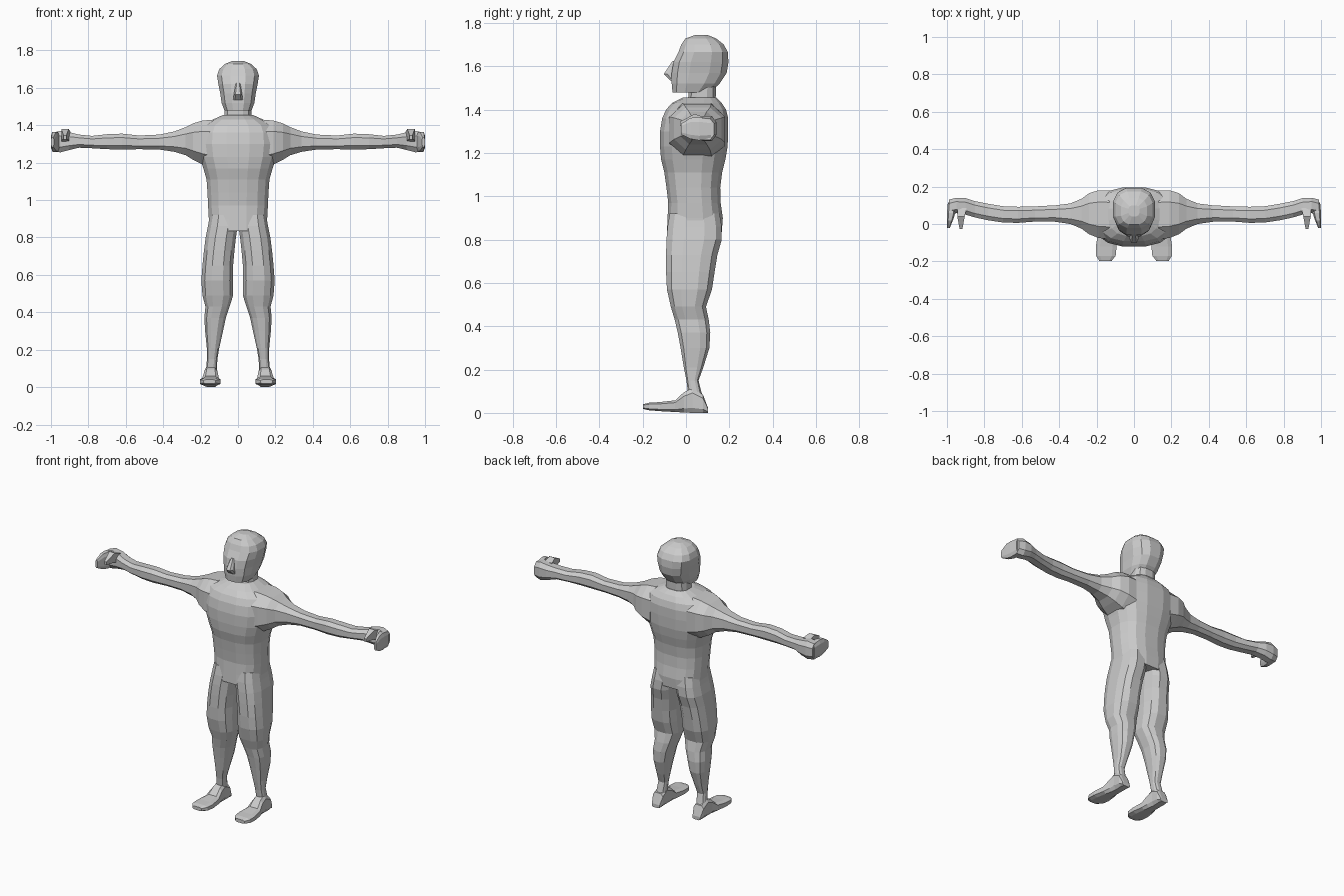
import bpy, bmesh, math

skin = bpy.data.materials.new("light grey")
skin.diffuse_color = (0.6, 0.6, 0.6, 1)


def loft(name, axis, rings, n=12, power=2.6):
    """Skin rounded-box rings (t, a0, a1, b0, b1) stacked along an axis.
    a, b are the two other axes in x, y, z order."""
    bm = bmesh.new()
    others = [i for i in range(3) if i != axis]
    loops = []
    for t, a0, a1, b0, b1 in rings:
        loop = []
        for k in range(n):
            ang = 2 * math.pi * (k + 0.5) / n
            c, s = math.cos(ang), math.sin(ang)
            co = [0, 0, 0]
            co[axis] = t
            co[others[0]] = (a0 + a1) / 2 + (a1 - a0) / 2 * math.copysign(abs(c) ** (2 / power), c) / RX[n, power]
            co[others[1]] = (b0 + b1) / 2 + (b1 - b0) / 2 * math.copysign(abs(s) ** (2 / power), s) / RX[n, power]
            loop.append(bm.verts.new(co))
        loops.append(loop)
    for p, q in zip(loops, loops[1:]):
        for k in range(n):
            j = (k + 1) % n
            bm.faces.new((p[k], p[j], q[j], q[k]))
    bm.faces.new(loops[0])
    bm.faces.new(loops[-1])
    bmesh.ops.recalc_face_normals(bm, faces=bm.faces)
    me = bpy.data.meshes.new(name)
    bm.to_mesh(me)
    bm.free()
    me.materials.append(skin)
    ob = bpy.data.objects.new(name, me)
    bpy.context.collection.objects.link(ob)
    return ob


# widest point of each ring shape, so that rings reach their stated limits
RX = {(n, p): math.cos(math.pi / n) ** (2 / p) for n in (4, 8, 12, 16) for p in (2.2, 2.6, 3.5)}


def mirror(ob):
    """Second copy of a part on the other side of x = 0."""
    other = ob.copy()
    other.data = ob.data.copy()
    other.name = "other_" + ob.name
    for v in other.data.vertices:
        v.co.x = -v.co.x
    other.data.flip_normals()
    bpy.context.collection.objects.link(other)
    return other


# torso, z: half width, front, back
torso = loft("body", 2, [(z, -w, w, f, b) for z, w, f, b in [
    (0.835, 0.155, -0.088, 0.165), (0.90, 0.156, -0.085, 0.17), (0.97, 0.16, -0.082, 0.16),
    (1.04, 0.163, -0.09, 0.158), (1.11, 0.168, -0.10, 0.167), (1.17, 0.185, -0.115, 0.182),
    (1.23, 0.205, -0.12, 0.192), (1.30, 0.215, -0.12, 0.195), (1.36, 0.21, -0.11, 0.195),
    (1.40, 0.19, -0.092, 0.185), (1.43, 0.135, -0.065, 0.165), (1.455, 0.08, -0.015, 0.14)]], 16)

parts = [loft("neck", 2, [(z, -w, w, f, b) for z, w, f, b in [
    (1.40, 0.10, 0.0, 0.15), (1.45, 0.073, 0.01, 0.137), (1.55, 0.07, 0.015, 0.14)]])]

# head with a wedge nose
parts.append(loft("head", 2, [(z, -w, w, f, b) for z, w, f, b in [
    (1.478, 0.072, -0.062, 0.11), (1.52, 0.088, -0.066, 0.155), (1.57, 0.095, -0.066, 0.188),
    (1.62, 0.105, -0.058, 0.196), (1.665, 0.112, -0.035, 0.193), (1.70, 0.10, -0.022, 0.175),
    (1.728, 0.07, -0.003, 0.14), (1.744, 0.03, 0.04, 0.10)]], 12, 2.6))
parts.append(loft("nose", 2, [(1.535, -0.026, 0.026, -0.074, -0.02),
                              (1.565, -0.022, 0.022, -0.102, -0.02),
                              (1.625, -0.012, 0.012, -0.062, -0.02)], 8, 3.5))

# leg, z: inner, outer, front, back
leg = loft("leg", 2, [
    (0.04, 0.115, 0.178, 0.0, 0.088), (0.10, 0.113, 0.17, 0.008, 0.07),
    (0.15, 0.11, 0.166, 0.002, 0.058), (0.21, 0.10, 0.167, -0.01, 0.08),
    (0.30, 0.08, 0.176, -0.025, 0.108), (0.37, 0.065, 0.18, -0.038, 0.112),
    (0.43, 0.045, 0.174, -0.052, 0.105), (0.49, 0.026, 0.19, -0.07, 0.092),
    (0.57, 0.026, 0.196, -0.088, 0.12), (0.65, 0.026, 0.19, -0.092, 0.132),
    (0.73, 0.019, 0.182, -0.092, 0.145), (0.80, 0.011, 0.173, -0.09, 0.165),
    (0.86, 0.002, 0.161, -0.085, 0.165), (0.92, 0.002, 0.15, -0.075, 0.155)])

# foot, heel to toe
foot = loft("foot", 1, [
    (0.102, 0.118, 0.172, 0.0, 0.022), (0.078, 0.11, 0.18, 0.0, 0.085),
    (0.03, 0.112, 0.178, 0.0, 0.115), (-0.01, 0.108, 0.182, 0.002, 0.095),
    (-0.05, 0.102, 0.192, 0.004, 0.058), (-0.12, 0.093, 0.204, 0.008, 0.05),
    (-0.17, 0.098, 0.203, 0.012, 0.047), (-0.198, 0.12, 0.185, 0.018, 0.04)], 8, 3.5)

# arm, x: front, back, bottom, top
arm = loft("arm", 0, [
    (0.13, -0.08, 0.18, 1.17, 1.43), (0.19, -0.075, 0.18, 1.19, 1.425),
    (0.24, -0.055, 0.165, 1.215, 1.41), (0.28, -0.025, 0.135, 1.24, 1.39),
    (0.34, 0.0, 0.11, 1.258, 1.367), (0.42, 0.012, 0.10, 1.27, 1.35),
    (0.53, 0.013, 0.094, 1.272, 1.345), (0.62, 0.006, 0.092, 1.27, 1.355),
    (0.70, 0.008, 0.095, 1.272, 1.352), (0.78, 0.02, 0.108, 1.277, 1.343),
    (0.85, 0.035, 0.122, 1.28, 1.35), (0.90, 0.05, 0.138, 1.268, 1.362),
    (0.95, 0.058, 0.14, 1.255, 1.37), (0.99, 0.05, 0.13, 1.26, 1.36)], 8, 2.6)

# curled fingers and thumb, pointing forward
fingers = loft("fingers", 1, [
    (0.115, 0.955, 0.995, 1.265, 1.355), (0.06, 0.955, 1.0, 1.258, 1.365),
    (0.02, 0.968, 1.0, 1.265, 1.362), (-0.022, 0.985, 0.999, 1.285, 1.335)], 8, 3.5)
thumb = loft("thumb", 1, [
    (0.085, 0.895, 0.945, 1.30, 1.365), (0.04, 0.905, 0.945, 1.32, 1.38),
    (-0.028, 0.918, 0.932, 1.325, 1.345)], 4, 3.5)

for p in (leg, foot, arm, fingers, thumb):
    parts += [p, mirror(p)]

# weld every part into one closed skin
bpy.context.view_layer.objects.active = torso
for p in parts:
    mod = torso.modifiers.new("join_" + p.name, 'BOOLEAN')
    mod.operation = 'UNION'
    mod.solver = 'EXACT'
    mod.object = p
    bpy.ops.object.modifier_apply(modifier=mod.name)
for p in parts:
    bpy.data.objects.remove(p)
